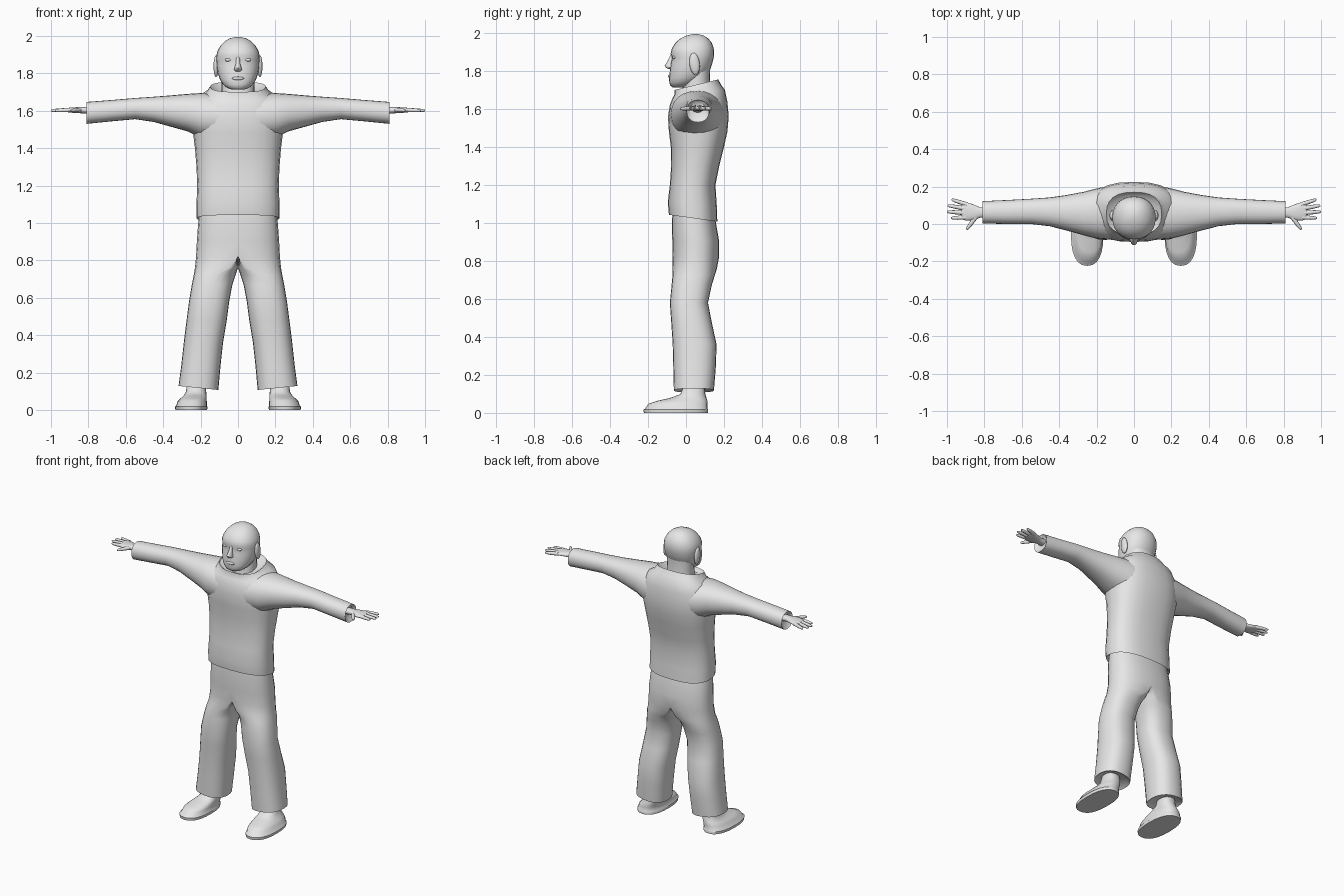
import bpy, bmesh, math
from mathutils import Vector

grey = bpy.data.materials.new("plain_grey")
grey.diffuse_color = (0.8, 0.8, 0.8, 1)


def finish(name, bm, mirror=False, angle=50):
    """Turn a bmesh into a smooth shaded object, optionally mirrored on x."""
    bmesh.ops.recalc_face_normals(bm, faces=bm.faces)
    me = bpy.data.meshes.new(name)
    bm.to_mesh(me)
    bm.free()
    me.materials.append(grey)
    ob = bpy.data.objects.new(name, me)
    bpy.context.collection.objects.link(ob)
    bpy.ops.object.select_all(action='DESELECT')
    ob.select_set(True)
    bpy.context.view_layer.objects.active = ob
    bpy.ops.object.shade_smooth_by_angle(angle=math.radians(angle))
    if mirror:
        mod = ob.modifiers.new("mirror", 'MIRROR')
        mod.use_clip = True
        mod.merge_threshold = 0.0005
    return ob


def oval(u0, u1, v0, v1, p=2.0, um=None, n=24):
    """Rounded outline; um is where the widest depth lies."""
    um = (u0 + u1) / 2 if um is None else um
    vm, pts = (v0 + v1) / 2, []
    for i in range(n):
        a = 2 * math.pi * i / n
        c, s = math.cos(a), math.sin(a)
        ru = u1 - um if c > 0 else um - u0
        pts.append((um + math.copysign(abs(c) ** (2 / p), c) * ru,
                    vm + math.copysign(abs(s) ** (2 / p), s) * (v1 - vm)))
    return pts


def loft(bm, rings):
    """Skin rings and cap the ends; faces on the mirror plane are left out."""
    vs = [[bm.verts.new(p) for p in r] for r in rings]

    def face(f):
        if any(abs(v.co.x) > 1e-5 for v in f):
            bm.faces.new(f)
    n = len(vs[0])
    for a, b in zip(vs, vs[1:]):
        for i in range(n):
            j = (i + 1) % n
            face((a[i], a[j], b[j], b[i]))
    face(vs[0][::-1])
    face(vs[-1])
    bmesh.ops.delete(bm, geom=[v for v in bm.verts if not v.link_faces], context='VERTS')


def upright(name, rings, mirror=False):
    bm = bmesh.new()
    loft(bm, rings)
    return finish(name, bm, mirror)


def level(z, u0, u1, v0, v1, p=2.4, um=None, kx=0, ky=0):
    """Horizontal ring, tilted by kx and ky."""
    cu, cv = (u0 + u1) / 2, (v0 + v1) / 2
    return [(x, y, z + kx * (x - cu) + ky * (y - cv)) for x, y in oval(u0, u1, v0, v1, p, um)]


def across(x, y0, y1, z0, z1, p=2.2):
    """Ring standing across the arm."""
    return [(x, y, z) for y, z in oval(y0, y1, z0, z1, p)]


def ball(name, loc, size, mirror=False, tilt=0):
    bm = bmesh.new()
    bmesh.ops.create_uvsphere(bm, u_segments=16, v_segments=10, radius=1)
    ob = finish(name, bm, mirror)
    for v in ob.data.vertices:
        q = Vector(a * b for a, b in zip(v.co, size))
        c, s = math.cos(tilt), math.sin(tilt)
        v.co = Vector((q.x, q.y * c - q.z * s, q.y * s + q.z * c)) + Vector(loc)
    return ob


# Shirt body: hem, chest, shoulders and standing collar
body = [(1.045, .200, -.075, .150, -.14), (1.025, .222, -.090, .165, -.14),
        (1.10, .222, -.096, .162, -.06), (1.20, .218, -.085, .155, 0),
        (1.30, .222, -.078, .175, 0), (1.40, .230, -.080, .200, 0),
        (1.48, .240, -.090, .218, 0), (1.56, .245, -.095, .225, 0),
        (1.63, .235, -.085, .218, .05), (1.68, .205, -.070, .205, .15),
        (1.70, .168, -.062, .185, .22), (1.728, .148, -.060, .170, .24),
        (1.70, .110, -.040, .150, .24)]
upright("shirt_body", [level(z, -u, u, a, b, 2.5, None, 0, k) for z, u, a, b, k in body])

# Sleeves running through the shoulders, with turned-in cuffs
sleeve = [(0, -.088, .218, 1.44, 1.68), (.10, -.086, .210, 1.44, 1.69),
          (.20, -.078, .190, 1.455, 1.695), (.27, -.060, .172, 1.49, 1.69),
          (.36, -.035, .155, 1.515, 1.682), (.45, -.012, .142, 1.54, 1.675),
          (.55, 0, .135, 1.555, 1.668), (.68, 0, .128, 1.543, 1.657),
          (.81, .003, .122, 1.53, 1.647), (.79, .02, .105, 1.555, 1.63)]
upright("sleeves", [across(*r) for r in sleeve], True)

# Hands: palm, four fingers and thumb
bm = bmesh.new()
loft(bm, [across(*r) for r in [
    (.77, .032, .090, 1.58, 1.622), (.82, .035, .088, 1.585, 1.621),
    (.86, .020, .105, 1.588, 1.619), (.90, .018, .118, 1.590, 1.617),
    (.922, .028, .112, 1.595, 1.612)]])
for a, b in [((.895, .105), (.976, .131)), ((.905, .083), (.996, .099)),
             ((.905, .059), (1.0, .066)), ((.90, .035), (.978, .032)),
             ((.845, .038), (.895, -.03))]:
    a, b = Vector((*a, 1.604)), Vector((*b, 1.601))
    side = (b - a).cross(Vector((0, 0, 1))).normalized()
    loft(bm, [[a.lerp(b, t) + side * u + Vector((0, 0, v)) for u, v in oval(-r, r, -r, r, n=10)]
              for t, r in ((0, .012), (.6, .0105), (.9, .008), (1, .004))])
finish("hands", bm, True)

# Trousers: half pelvis flowing into one leg, mirrored
legs = [(1.06, 0, .205, 0, -.070, .145, 0), (1.0, 0, .213, 0, -.075, .158, 0),
        (.90, 0, .220, 0, -.072, .175, 0), (.82, 0, .224, 0, -.070, .174, 0),
        (.76, 0, .230, .045, -.070, .163, 0), (.725, .012, .236, .11, -.071, .152, 0),
        (.67, .030, .247, .137, -.076, .135, 0), (.58, .047, .262, None, -.085, .116, 0),
        (.48, .060, .275, None, -.078, .135, 0), (.36, .080, .290, None, -.070, .161, 0),
        (.24, .093, .303, None, -.067, .157, 0), (.118, .105, .318, None, -.064, .147, .1),
        (.135, .130, .292, None, -.04, .12, .1)]
upright("trousers", [level(z, u0, u1, a, b, 2.4, um, k)
                     for z, u0, u1, um, a, b, k in legs], True)

# Shoes with a thin flared sole
shoe = [(0, .165, .335, -.222, .115), (.018, .163, .337, -.224, .117),
        (.022, .167, .331, -.216, .114), (.048, .167, .322, -.198, .114),
        (.064, .168, .305, -.150, .112), (.078, .168, .290, -.085, .108),
        (.098, .170, .278, -.030, .102), (.15, .175, .272, -.010, .095)]
upright("shoes", [level(*r, 2.4) for r in shoe], True)

# Neck
upright("neck", [level(z, -u, u, a, b, 2.2) for z, u, a, b in [
    (1.62, .095, -.03, .14), (1.70, .088, -.02, .132),
    (1.76, .088, -.01, .125), (1.82, .09, 0, .128)]])

# Head: jaw, face and skull
head = [(1.714, .035, -.070, .00), (1.722, .058, -.082, .025), (1.74, .080, -.088, .060),
        (1.765, .096, -.089, .095), (1.80, .108, -.085, .125), (1.84, .114, -.080, .138),
        (1.87, .116, -.074, .146), (1.893, .116, -.081, .148), (1.92, .110, -.074, .146),
        (1.95, .092, -.055, .135), (1.972, .070, -.028, .116), (1.987, .044, .004, .092),
        (1.994, .015, .035, .064)]
upright("head", [level(z, -u, u, a, b, 2.2) for z, u, a, b in head])

# Nose, lips, eyes and ears
upright("nose", [level(z, -u, u, a, -.06, 2) for z, u, a in [
    (1.81, .012, -.092), (1.818, .021, -.106), (1.828, .019, -.113),
    (1.85, .012, -.098), (1.89, .009, -.079)]])
ball("lips", (0, -.086, 1.773), (.032, .008, .009))
ball("eyes", (.052, -.062, 1.872), (.019, .010, .009), True)
ball("ears", (.117, .045, 1.838), (.014, .027, .058), True, .12)
